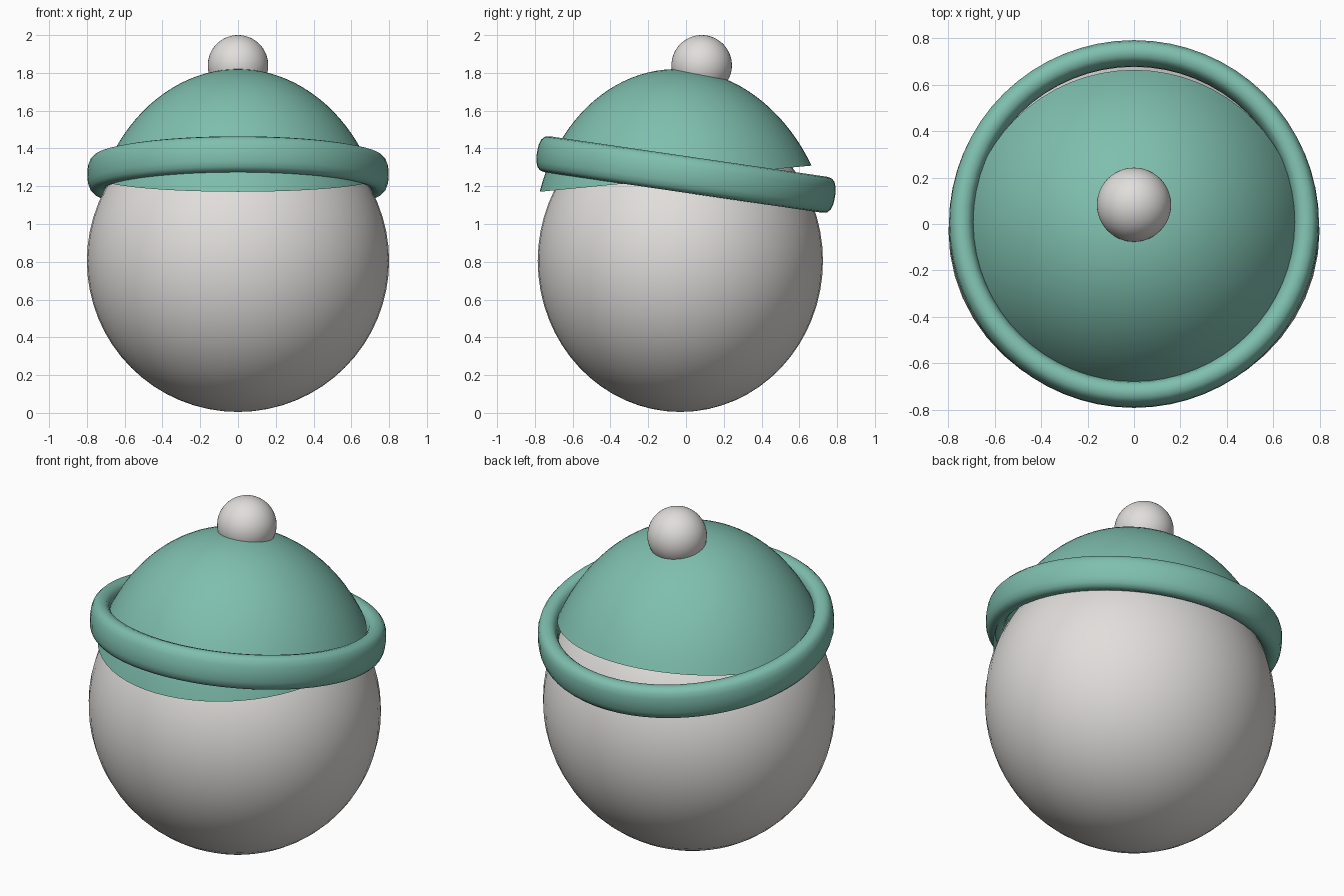
import bpy
import bmesh
import math
from mathutils import Matrix, Vector

cube = bpy.data.objects.get("Cube")
if cube:
    bpy.data.objects.remove(cube, do_unlink=True)


def make_material(name, color):
    mat = bpy.data.materials.new(name)
    mat.use_nodes = True
    mat.diffuse_color = color
    mat.node_tree.nodes["Principled BSDF"].inputs["Base Color"].default_value = color
    return mat


def add_object(name, bm, mat, location, tilt=0):
    """Turn a bmesh into a smooth object, tilted about the x axis."""
    bmesh.ops.recalc_face_normals(bm, faces=bm.faces)
    mesh = bpy.data.meshes.new(name)
    bm.to_mesh(mesh)
    bm.free()
    mesh.materials.append(mat)
    mesh.shade_smooth()
    obj = bpy.data.objects.new(name, mesh)
    obj.location = location
    obj.rotation_euler.x = math.radians(tilt)
    bpy.context.collection.objects.link(obj)
    return obj


def ball(name, radii, mat, location):
    bm = bmesh.new()
    bmesh.ops.create_uvsphere(bm, u_segments=48, v_segments=32, radius=1,
                              matrix=Matrix.Diagonal((*radii, 1)))
    return add_object(name, bm, mat, location)


def lathe(name, profile, mat, location, tilt, closed=False):
    """Spin (radius, height) points about the local z axis."""
    bm = bmesh.new()
    verts = [bm.verts.new((r, 0, z)) for r, z in profile]
    pairs = list(zip(verts, verts[1:]))
    if closed:
        pairs.append((verts[-1], verts[0]))
    edges = [bm.edges.new(p) for p in pairs]
    bmesh.ops.spin(bm, geom=verts + edges, axis=(0, 0, 1), cent=Vector(),
                   angle=math.tau, steps=64)
    bmesh.ops.remove_doubles(bm, verts=bm.verts, dist=0.0001)
    return add_object(name, bm, mat, location, tilt)


white = make_material("warm_white", (0.75, 0.73, 0.71, 1))
teal = make_material("soft_teal", (0.21, 0.52, 0.42, 1))

# Round head and pompom
ball("head", (0.8, 0.755, 0.8), white, (0, -0.03, 0.805))
ball("pompom", (0.16, 0.16, 0.16), white, (0, 0.083, 1.84))

# Open hat crown: cap of an ellipsoid, leaning forward
rim_radius, crown_height, sweep = 0.723, 0.58, math.radians(65.7)
width = rim_radius / math.sin(sweep)
height = crown_height / (1 - math.cos(sweep))
angles = [sweep * i / 20 for i in range(21)]
crown = [(width * math.sin(a), height * (math.cos(a) - math.cos(sweep)))
         for a in angles]
lathe("hat_crown", crown, teal, (0, -0.055, 1.24), 5.5)

# Thick rolled brim, leaning back
band = []
for i in range(16):
    a = math.tau * i / 16
    c, s = math.cos(a), math.sin(a)
    band.append((0.743 + 0.055 * math.copysign(abs(c) ** 0.8, c),
                 0.096 * math.copysign(abs(s) ** 0.8, s)))
lathe("hat_brim", band, teal, (0, 0, 1.262), -8.3, closed=True)
